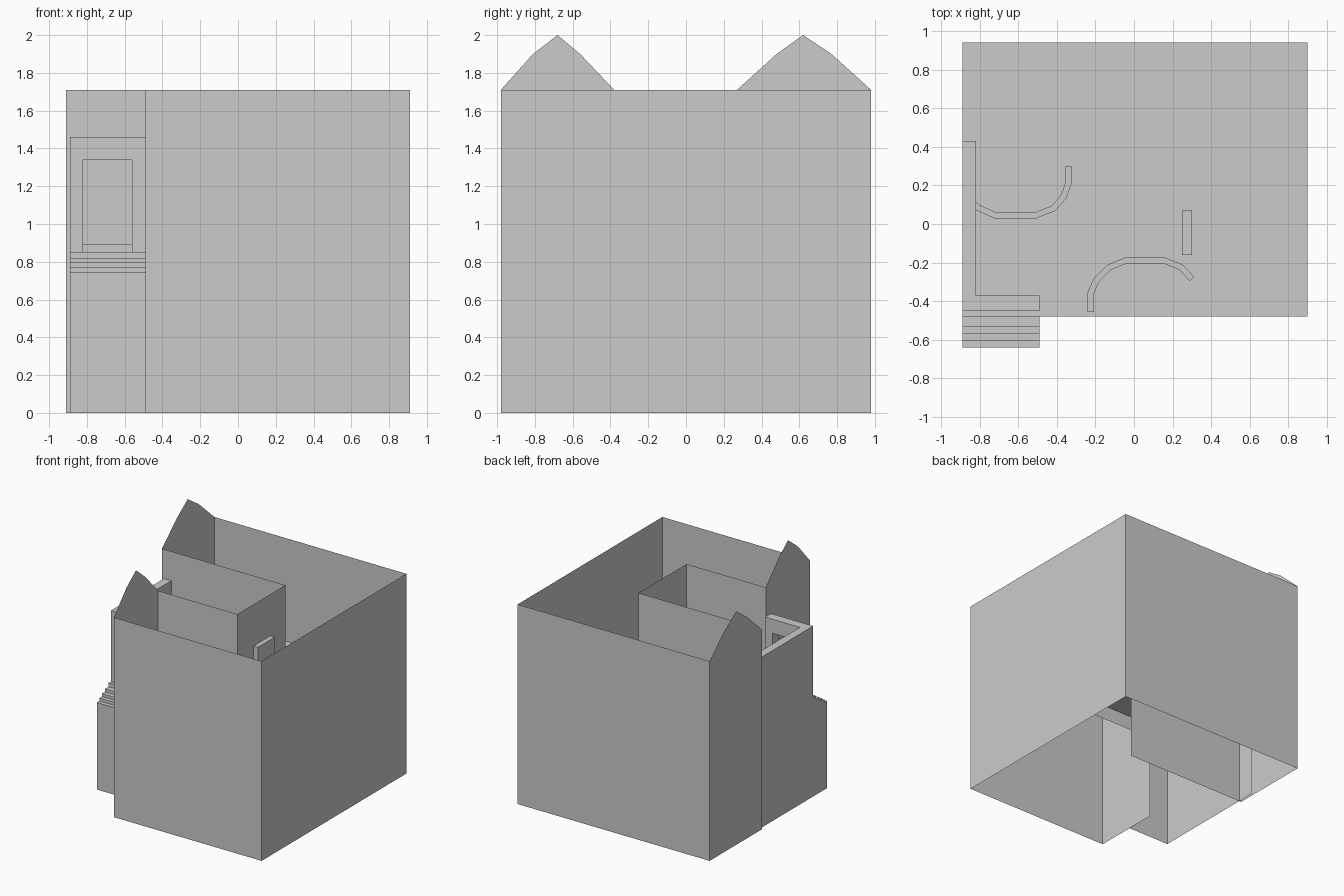
import bpy
from mathutils import Vector

if "Cube" in bpy.data.objects:
    bpy.data.objects.remove(bpy.data.objects["Cube"])


def make(name, verts, faces):
    mesh = bpy.data.meshes.new(name)
    mesh.from_pydata(verts, [], faces)
    mesh.update()
    obj = bpy.data.objects.new(name, mesh)
    bpy.context.collection.objects.link(obj)
    return obj


def sheet(name, pts):
    """One thin flat polygon."""
    return make(name, pts, [tuple(range(len(pts)))])


def wall(name, a, b, z0, z1):
    """Thin upright wall between two plan points."""
    return sheet(name, [(*a, z0), (*b, z0), (*b, z1), (*a, z1)])


def prism(name, base, offset):
    """Solid made by sweeping a planar outline along an offset."""
    n = len(base)
    verts = [Vector(p) for p in base]
    verts += [v + Vector(offset) for v in verts]
    faces = [tuple(reversed(range(n))), tuple(range(n, 2 * n))]
    faces += [(i, (i + 1) % n, n + (i + 1) % n, n + i) for i in range(n)]
    return make(name, verts, faces)


def curb(name, path, half, z0, z1):
    """Low wall following a plan path, mitred at the bends."""
    pts = [Vector(p) for p in path]
    left, right = [], []
    for i, p in enumerate(pts):
        d0 = (p - pts[max(i - 1, 0)])
        d1 = (pts[min(i + 1, len(pts) - 1)] - p)
        d = (d0.normalized() + d1.normalized()).normalized()
        n = Vector((-d.y, d.x)) * half
        left.append((*(p + n), z0))
        right.append((*(p - n), z0))
    return prism(name, right + left[::-1], (0, 0, z1 - z0))


TOP, FLOOR, SKIRT, GATE = 1.71, 0.853, 0.73, 1.46

# Outer walls of the C-shaped building
wall("front_wall", (-0.49, -0.98), (0.91, -0.98), 0, TOP)
wall("right_wall", (0.91, -0.98), (0.91, 0.98), 0, TOP)
wall("back_wall", (0.91, 0.98), (-0.91, 0.98), 0, TOP)

# Gabled end walls
for name, x, profile in (
    ("front_gable_end", -0.49, [(-0.98, 0), (-0.38, 0), (-0.38, TOP), (-0.56, 1.9),
                                (-0.68, 2.0), (-0.81, 1.9), (-0.98, TOP)]),
    ("back_gable_end", -0.91, [(0.27, 0), (0.98, 0), (0.98, TOP), (0.77, 1.9),
                               (0.62, 2.0), (0.48, 1.9), (0.27, TOP)])):
    sheet(name, [(x, y, z) for y, z in profile])

# Walls facing the courtyard
wall("courtyard_back_wall", (-0.91, 0.27), (0.26, 0.27), 0, TOP)
wall("courtyard_inner_wall", (0.26, 0.27), (0.26, -0.38), SKIRT, TOP)
wall("courtyard_front_wall", (0.26, -0.38), (-0.49, -0.38), SKIRT, TOP)

# Ground floor
sheet("floor", [(-0.89, -0.48, FLOOR), (0.9, -0.48, FLOOR),
                (0.9, 0.94, FLOOR), (-0.89, 0.94, FLOOR)])

# Gate wall with doorway, and the thick side wall joined to it
gate = [(-0.82, FLOOR), (-0.82, 1.34), (-0.56, 1.34), (-0.56, FLOOR),
        (-0.49, FLOOR), (-0.49, GATE), (-0.89, GATE), (-0.89, FLOOR)]
prism("gate_wall", [(x, -0.45, z) for x, z in gate], (0, 0.08, 0))
prism("side_wall", [(-0.89, -0.37, FLOOR), (-0.82, -0.37, FLOOR),
                    (-0.82, 0.43, FLOOR), (-0.89, 0.43, FLOOR)], (0, 0, GATE - FLOOR))

# Entrance steps: treads, then side and front foundation
profile = [(-0.45, FLOOR)]
for y, z in zip((-0.48, -0.53, -0.57, -0.605), (0.82, 0.795, 0.77, 0.745)):
    profile += [(y, profile[-1][1]), (y, z)]
profile.append((-0.64, 0.745))
profile.append((-0.64, 0))
n = len(profile)
make("entrance_steps",
     [(x, y, z) for x in (-0.89, -0.49) for y, z in profile],
     [(i, i + 1, n + i + 1, n + i) for i in range(n - 1)])
sheet("side_foundation", [(-0.89, y, z) for y, z in profile + [(0.43, 0), (0.43, FLOOR)]])

# House door set in the inner courtyard wall
prism("door", [(0.25, -0.16, FLOOR), (0.30, -0.16, FLOOR),
               (0.30, 0.07, FLOOR), (0.25, 0.07, FLOOR)], (0, 0, 0.5))

# Curved low curbs of the courtyard beds
curb("back_curb", [(-0.85, 0.12), (-0.81, 0.085), (-0.72, 0.045), (-0.51, 0.045),
                   (-0.42, 0.08), (-0.365, 0.14), (-0.34, 0.21), (-0.34, 0.30)],
     0.016, FLOOR, 0.893)
curb("front_curb", [(-0.225, -0.455), (-0.225, -0.36), (-0.195, -0.29), (-0.13, -0.225),
                    (-0.045, -0.19), (0.16, -0.19), (0.245, -0.225), (0.30, -0.285)],
     0.016, FLOOR, 0.893)
